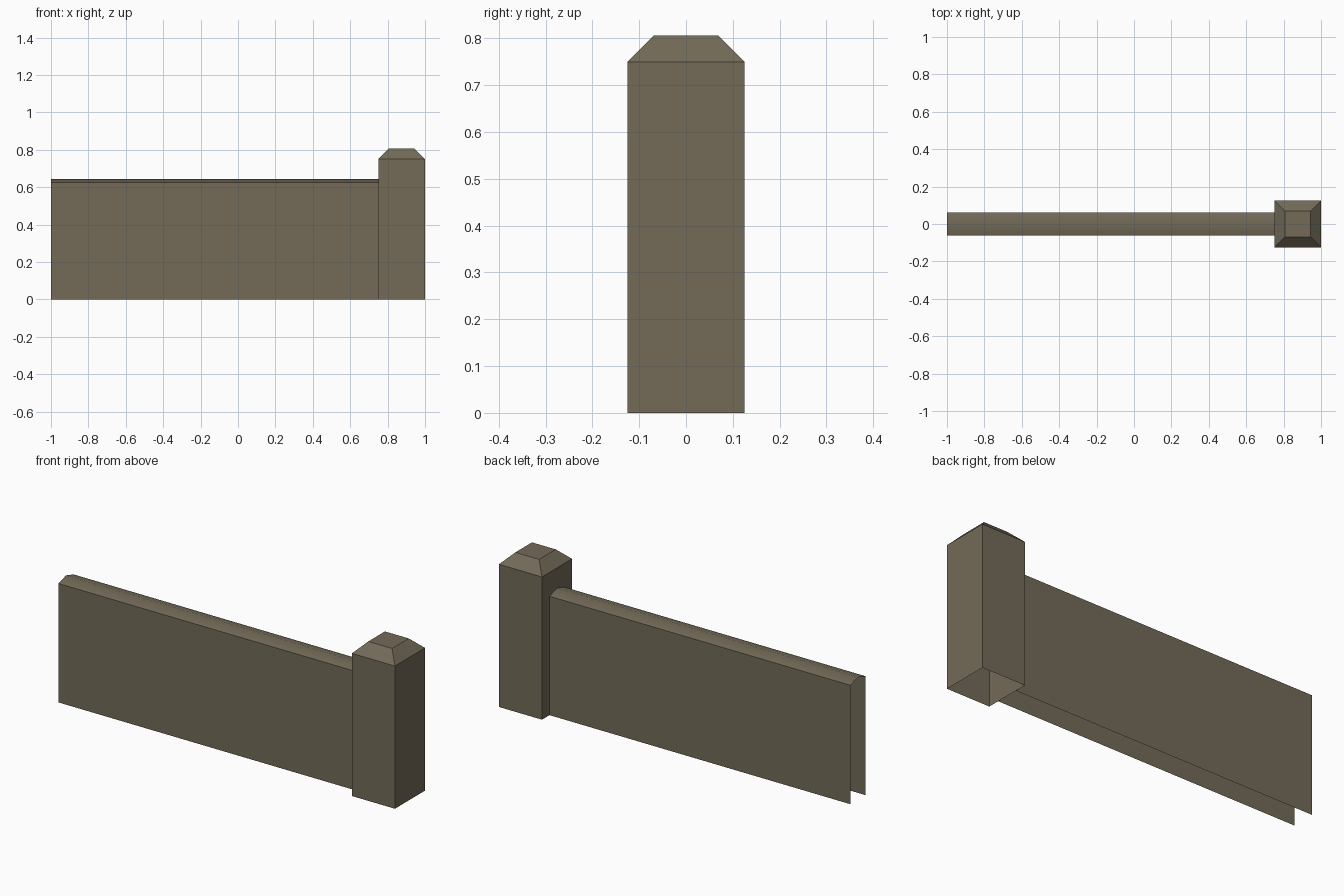
import bpy, bmesh

if "Cube" in bpy.data.objects:
    bpy.data.objects.remove(bpy.data.objects["Cube"])

stone = bpy.data.materials.new("weathered stone")
stone.diffuse_color = (0.172, 0.147, 0.098, 1)
stone.use_nodes = True
stone.node_tree.nodes["Principled BSDF"].inputs["Base Color"].default_value = stone.diffuse_color


def make_strips(name, rows, closed):
    """Skin quads between successive rows of points, returning object and bmesh rows."""
    bm = bmesh.new()
    vs = [[bm.verts.new(p) for p in row] for row in rows]
    n = len(rows[0])
    for a, b in zip(vs, vs[1:]):
        for i in range(n if closed else n - 1):
            j = (i + 1) % n
            bm.faces.new((a[i], a[j], b[j], b[i]))
    if closed:
        bm.faces.new(vs[-1])
    me = bpy.data.meshes.new(name)
    bm.to_mesh(me)
    bm.free()
    me.materials.append(stone)
    ob = bpy.data.objects.new(name, me)
    bpy.context.collection.objects.link(ob)
    return ob


# Wall panel: open-bottomed sheet with a low softly shaded ridge, open at both ends
half = 0.0625
profile = [(-half, 0), (-half, 0.625), (0, 0.644), (half, 0.625), (half, 0)]
wall = make_strips("wall_panel",
                   [[(x, y, z) for y, z in profile] for x in (0.75, -1.0)], False)
for f in wall.data.polygons:
    f.use_smooth = abs(f.normal.z) > 0.5
for e in wall.data.edges:
    a, b = (wall.data.vertices[i].co for i in e.vertices)
    e.use_edge_sharp = abs(a.y) > 0.05 and abs(b.y) > 0.05

# End post: square shaft, open underneath, with a chamfered cap
cx = 0.875
rows = [[(cx + sx * r, sy * r, z) for sx, sy in ((-1, -1), (1, -1), (1, 1), (-1, 1))]
        for r, z in ((0.125, 0), (0.125, 0.75), (0.069, 0.806))]
make_strips("end_post", rows, True)

# Make sure the wall sheet faces outward
bm = bmesh.new()
bm.from_mesh(wall.data)
bm.faces.ensure_lookup_table()
bm.normal_update()
if bm.faces[0].normal.y > 0:
    bmesh.ops.reverse_faces(bm, faces=bm.faces[:])
bm.to_mesh(wall.data)
bm.free()
